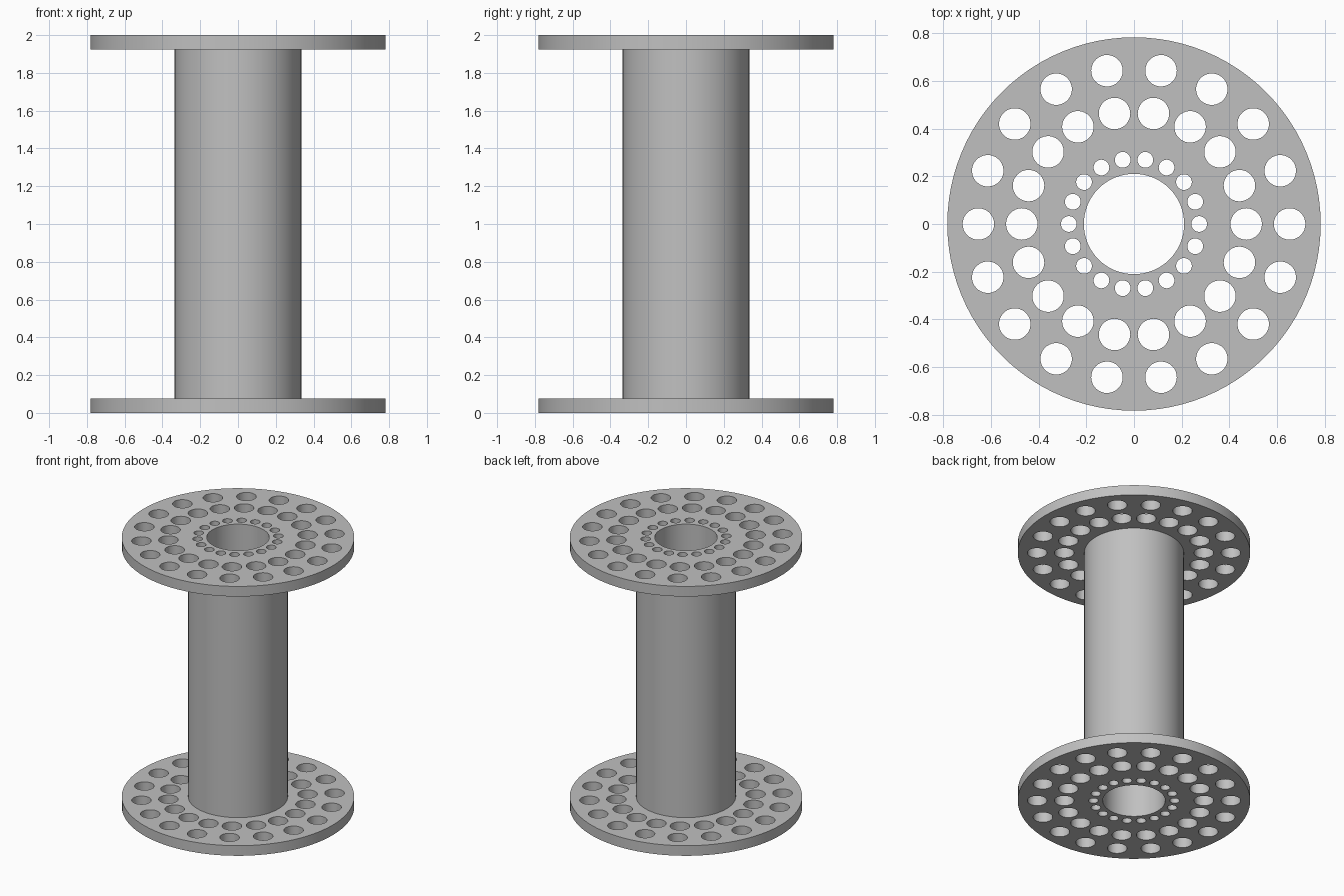
import bpy, bmesh, math
from mathutils import Matrix, Vector

cube = bpy.data.objects.get("Cube")
if cube:
    bpy.data.objects.remove(cube, do_unlink=True)

HEIGHT, FLANGE = 2.0, 0.075
R_FLANGE, R_CORE, R_BORE = 0.782, 0.335, 0.21
HOLES = 18
RINGS = [(0.652, 0.066), (0.47, 0.066), (0.273, 0.033)]  # ring radius, hole radius

grey = bpy.data.materials.new("plain grey")
grey.use_nodes = True
colour = (0.53, 0.53, 0.53, 1)
grey.diffuse_color = colour
grey.node_tree.nodes["Principled BSDF"].inputs["Base Color"].default_value = colour


def add_object(name, bm):
    bmesh.ops.recalc_face_normals(bm, faces=bm.faces)
    mesh = bpy.data.meshes.new(name)
    bm.to_mesh(mesh)
    bm.free()
    mesh.materials.append(grey)
    obj = bpy.data.objects.new(name, mesh)
    bpy.context.collection.objects.link(obj)
    return obj


# Spool: closed profile turned about the z axis
low, high = FLANGE, HEIGHT - FLANGE
profile = [(R_BORE, 0), (R_FLANGE, 0), (R_FLANGE, low), (R_CORE, low),
           (R_CORE, high), (R_FLANGE, high), (R_FLANGE, HEIGHT), (R_BORE, HEIGHT)]
bm = bmesh.new()
verts = [bm.verts.new((r, 0, z)) for r, z in profile]
edges = [bm.edges.new((v, verts[i - 1])) for i, v in enumerate(verts)]
bmesh.ops.spin(bm, geom=verts + edges, cent=(0, 0, 0), axis=(0, 0, 1),
               angle=math.tau, steps=96)
bmesh.ops.remove_doubles(bm, verts=bm.verts, dist=1e-4)
spool = add_object("spool", bm)

# Hole cutters: three rings of long pins
bm = bmesh.new()
for ring, radius in RINGS:
    for i in range(HOLES):
        turn = Matrix.Rotation(math.tau * i / HOLES, 4, "Z")
        move = Matrix.Translation(Vector((ring, 0, HEIGHT / 2)))
        bmesh.ops.create_cone(bm, cap_ends=True, segments=32, radius1=radius,
                              radius2=radius, depth=HEIGHT + 0.2, matrix=turn @ move)
pins = add_object("hole_cutter", bm)
pins.hide_render = True

# Drill the holes, then drop the cutter
cut = spool.modifiers.new("holes", "BOOLEAN")
cut.operation = "DIFFERENCE"
cut.solver = "EXACT"
cut.object = pins
bpy.ops.object.select_all(action="DESELECT")
spool.select_set(True)
bpy.context.view_layer.objects.active = spool
bpy.ops.object.modifier_apply(modifier=cut.name)
bpy.data.objects.remove(pins, do_unlink=True)
bpy.ops.object.shade_smooth_by_angle(angle=math.radians(30))
